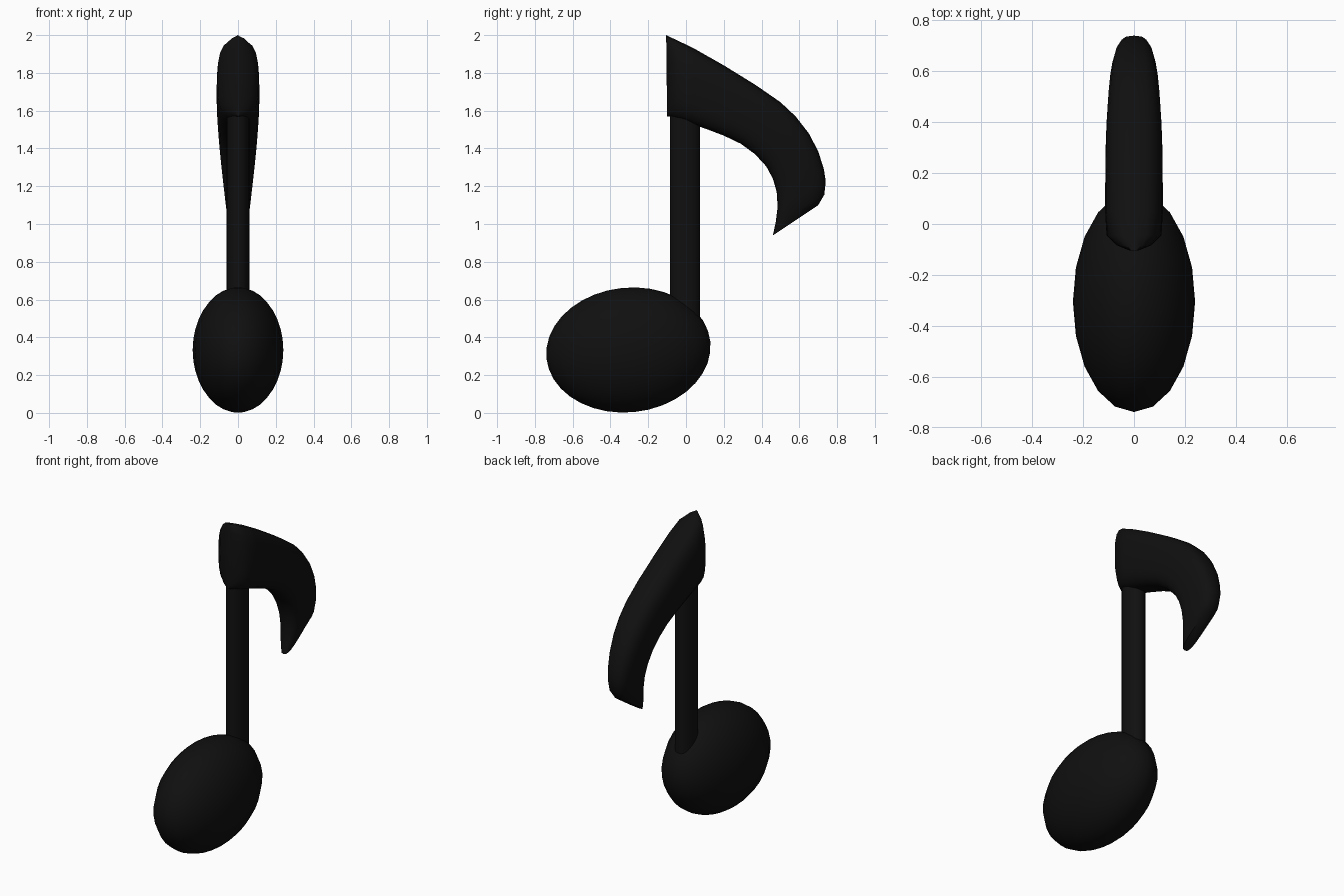
import bpy, bmesh
from math import sin, cos, pi, radians, copysign
from mathutils import Vector

if "Cube" in bpy.data.objects:
    bpy.data.objects.remove(bpy.data.objects["Cube"])

black = bpy.data.materials.new("black")
black.diffuse_color = (0.005, 0.005, 0.005, 1)
black.use_nodes = True
black.node_tree.nodes["Principled BSDF"].inputs["Base Color"].default_value = black.diffuse_color


def finish(obj, name, angle=40):
    obj.name = name
    obj.data.materials.append(black)
    bpy.ops.object.select_all(action='DESELECT')
    obj.select_set(True)
    bpy.context.view_layer.objects.active = obj
    bpy.ops.object.shade_smooth_by_angle(angle=radians(angle))


# Note head: slightly tilted flattened ellipsoid
bpy.ops.mesh.primitive_uv_sphere_add(segments=20, ring_count=18, radius=1,
                                     location=(0, -0.305, 0.333),
                                     rotation=(radians(6), 0, 0))
head = bpy.context.object
head.scale = (0.24, 0.436, 0.33)
finish(head, "note_head")

# Stem: oval rod running from inside the head to inside the flag
bpy.ops.mesh.primitive_cylinder_add(vertices=24, radius=1, depth=1,
                                    location=(0, -0.005, 1.05))
stem = bpy.context.object
stem.scale = (0.06, 0.08, 1.3)
finish(stem, "stem")

# Flag: rounded-box section lofted between outer and inner edges
# each station: outer (y, z), inner (y, z), half thickness
stations = [
    ((-0.105, 2.00), (-0.10, 1.57), 0.02),
    ((-0.085, 1.99), (-0.08, 1.567), 0.07),
    ((-0.045, 1.972), (-0.045, 1.555), 0.108),
    ((0.05, 1.925), (0.03, 1.53), 0.113),
    ((0.20, 1.84), (0.11, 1.502), 0.113),
    ((0.37, 1.735), (0.20, 1.468), 0.112),
    ((0.50, 1.645), (0.29, 1.425), 0.108),
    ((0.58, 1.57), (0.365, 1.37), 0.103),
    ((0.65, 1.48), (0.425, 1.305), 0.096),
    ((0.70, 1.385), (0.46, 1.24), 0.088),
    ((0.73, 1.29), (0.48, 1.17), 0.079),
    ((0.74, 1.225), (0.485, 1.09), 0.07),
    ((0.732, 1.155), (0.475, 1.01), 0.06),
    ((0.70, 1.10), (0.46, 0.94), 0.035),
]
N = 20
power = lambda v: copysign(abs(v) ** (2 / 3), v)
bm = bmesh.new()
rings = []
for outer, inner, t in stations:
    o, i = Vector((0, *outer)), Vector((0, *inner))
    mid, half = (o + i) / 2, (o - i) / 2
    ring = []
    for k in range(N):
        a = 2 * pi * k / N
        p = mid + half * power(sin(a))
        p.x = t * power(cos(a))
        ring.append(bm.verts.new(p))
    rings.append(ring)
for r0, r1 in zip(rings, rings[1:]):
    for k in range(N):
        j = (k + 1) % N
        bm.faces.new((r0[k], r0[j], r1[j], r1[k]))
bm.faces.new(rings[0])
bm.faces.new(rings[-1])
bmesh.ops.recalc_face_normals(bm, faces=bm.faces)
mesh = bpy.data.meshes.new("flag")
bm.to_mesh(mesh)
bm.free()
flag = bpy.data.objects.new("flag", mesh)
bpy.context.collection.objects.link(flag)
finish(flag, "flag", 50)
